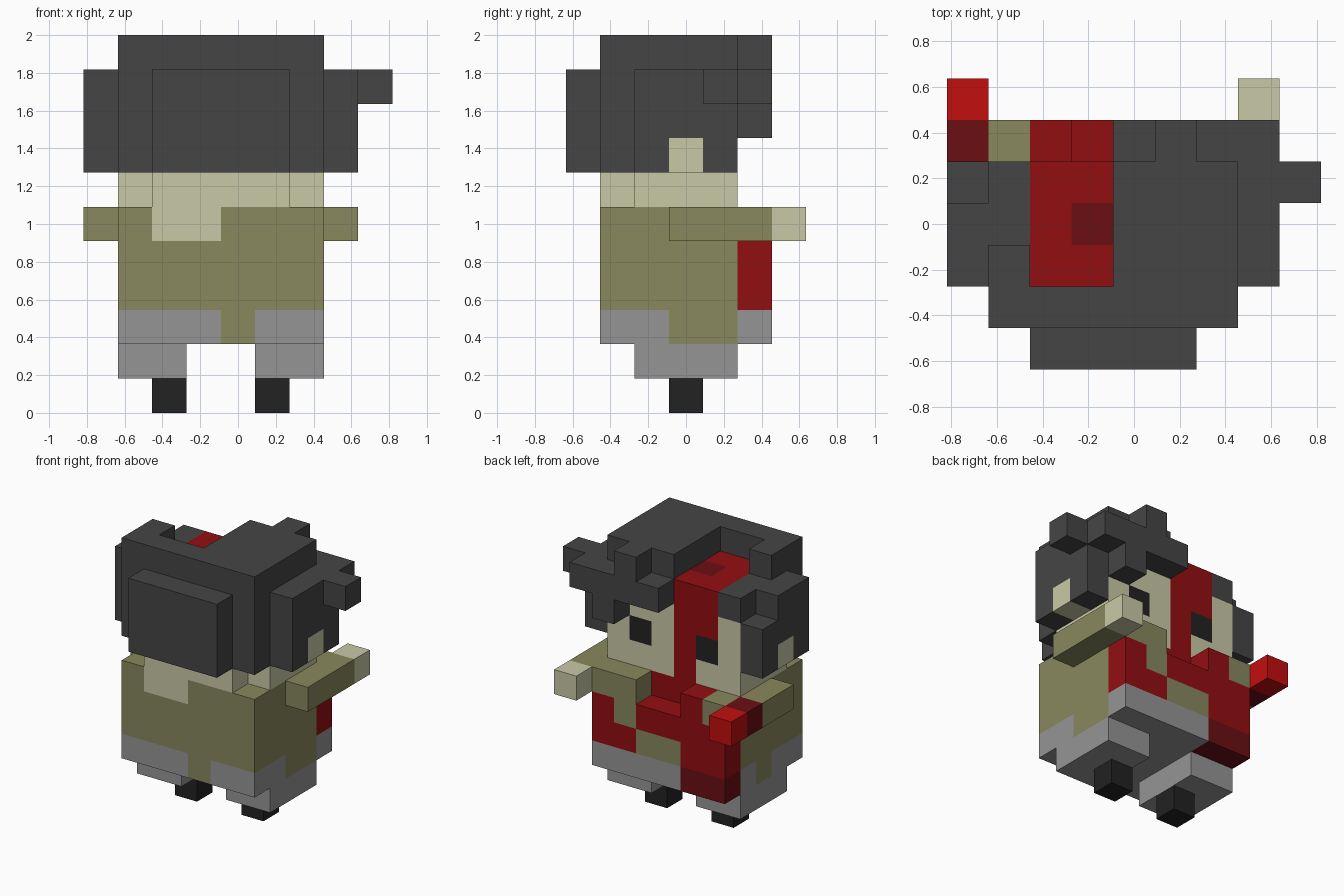
import bpy, bmesh
from mathutils import Vector

if "Cube" in bpy.data.objects:
    bpy.data.objects.remove(bpy.data.objects["Cube"], do_unlink=True)

UNIT = 2 / 11  # edge of one block

# Flat colours (linear)
COLOURS = {
    "charcoal hair": (0.06, 0.06, 0.06),
    "pale skin": (0.584, 0.584, 0.386),
    "olive shirt": (0.246, 0.246, 0.112),
    "grey trousers": (0.301, 0.301, 0.301),
    "black": (0.016, 0.016, 0.016),
    "red": (0.29, 0.0045, 0.006),
    "bright red": (0.54, 0.0045, 0.0045),
    "dark red": (0.147, 0.0045, 0.007),
}
HAIR, SKIN, OLIVE, GREY, BLACK, RED, BRIGHT, DARK = range(8)
materials = []
for name, rgb in COLOURS.items():
    m = bpy.data.materials.new(name)
    m.use_nodes = True
    m.diffuse_color = (*rgb, 1)
    bsdf = m.node_tree.nodes["Principled BSDF"]
    bsdf.inputs["Base Color"].default_value = (*rgb, 1)
    bsdf.inputs["Roughness"].default_value = 0.9
    materials.append(m)

# Each part is a stack of block ranges "x0-x1 y0-y1 z0-z1"; later ones repaint earlier ones
PARTS = {
    "right_foot": [(BLACK, "2-3 3-4 0-1")],
    "left_foot": [(BLACK, "5-6 3-4 0-1")],
    "right_leg": [(GREY, "1-3 2-5 1-2")],
    "left_leg": [(GREY, "5-7 2-5 1-2")],
    "torso": [
        (OLIVE, "1-7 1-5 2-6"), (OLIVE, "1-7 5-6 2-5"),
        (OLIVE, "5-7 5-6 5-6"), (OLIVE, "1-3 5-6 5-6"),
        # trousers with hanging shirt tails
        (GREY, "1-7 1-6 2-3"), (OLIVE, "4-5 1-2 2-3"),
        (OLIVE, "6-7 3-5 2-3"), (OLIVE, "1-2 3-4 2-3"),
        # bare nape
        (SKIN, "2-4 1-2 5-6"),
        # stained chest
        (RED, "6-7 5-6 3-5"), (RED, "5-6 5-6 3-4"),
        (RED, "3-5 5-6 4-5"), (RED, "1-3 5-6 3-5"),
        (RED, "2-3 5-6 5-6"), (RED, "3-5 4-5 5-6"),
        (DARK, "1-3 5-6 2-3"),
    ],
    "left_arm": [(OLIVE, "7-8 3-6 5-6"), (SKIN, "7-8 6-7 5-6")],
    "right_arm": [(OLIVE, "0-1 3-5 5-6"), (DARK, "0-1 5-6 5-6"),
                  (BRIGHT, "0-1 6-7 5-6")],
    "head": [
        (SKIN, "1-7 2-5 6-9"), (SKIN, "2-6 1-2 6-7"),
        (HAIR, "1-7 2-5 9-10"),
        # red stripe over crown and face
        (RED, "2-4 2-5 9-10"), (RED, "2-4 4-5 7-9"), (RED, "3-4 4-5 6-7"),
        (DARK, "3-4 3-4 9-10"),
        # eyes
        (BLACK, "5-6 4-5 7-8"), (BLACK, "2-3 4-5 7-8"),
    ],
    "hair": [
        # crown
        (HAIR, "1-7 1-2 10-11"), (HAIR, "1-2 2-3 10-11"),
        (HAIR, "4-7 2-5 10-11"), (HAIR, "5-6 5-6 10-11"),
        # rear slab and raised panel
        (HAIR, "1-7 1-2 7-10"), (HAIR, "2-6 0-1 7-10"),
        # sides with ears
        (HAIR, "7-8 2-5 7-10"), (HAIR, "0-1 2-5 7-9"), (HAIR, "0-1 2-4 9-10"),
        (SKIN, "7-8 3-4 7-8"), (SKIN, "0-1 3-4 7-8"),
        # fringe and tufts
        (HAIR, "4-8 5-6 9-10"), (HAIR, "6-7 5-6 8-9"), (HAIR, "8-9 4-5 9-10"),
    ],
}


def cells_of(boxes):
    cells = {}
    for colour, text in boxes:
        xs, ys, zs = (range(*map(int, s.split("-"))) for s in text.split())
        for x in xs:
            for y in ys:
                for z in zs:
                    cells[x, y, z] = colour
    return cells


def add_face(bm, cell, axis, side, slot):
    """One square on the given side of a block, wound outwards."""
    u, v = (axis + 1) % 3, (axis + 2) % 3
    corners = []
    for du, dv in ((0, 0), (1, 0), (1, 1), (0, 1)):
        p = Vector(cell)
        p[axis] += side
        p[u] += du
        p[v] += dv
        corners.append(bm.verts.new((p - Vector((4.5, 3.5, 0))) * UNIT))
    face = bm.faces.new(corners if side else corners[::-1])
    face.material_index = slot


def build_part(name, cells, solid):
    used = sorted(set(cells.values()))
    bm = bmesh.new()
    for cell, colour in cells.items():
        for axis in range(3):
            for side in (0, 1):
                near = list(cell)
                near[axis] += 1 if side else -1
                if tuple(near) not in solid:
                    add_face(bm, cell, axis, side, used.index(colour))
    bmesh.ops.remove_doubles(bm, verts=bm.verts[:], dist=UNIT / 100)
    # join squares of one colour into large flat faces
    bmesh.ops.dissolve_limit(bm, angle_limit=0.01, verts=bm.verts[:],
                             edges=bm.edges[:], delimit={"MATERIAL"})
    mesh = bpy.data.meshes.new(name)
    bm.to_mesh(mesh)
    bm.free()
    for colour in used:
        mesh.materials.append(materials[colour])
    bpy.context.collection.objects.link(bpy.data.objects.new(name, mesh))


parts = {name: cells_of(boxes) for name, boxes in PARTS.items()}
solid = set().union(*parts.values())
for name, cells in parts.items():
    build_part(name, cells, solid)
